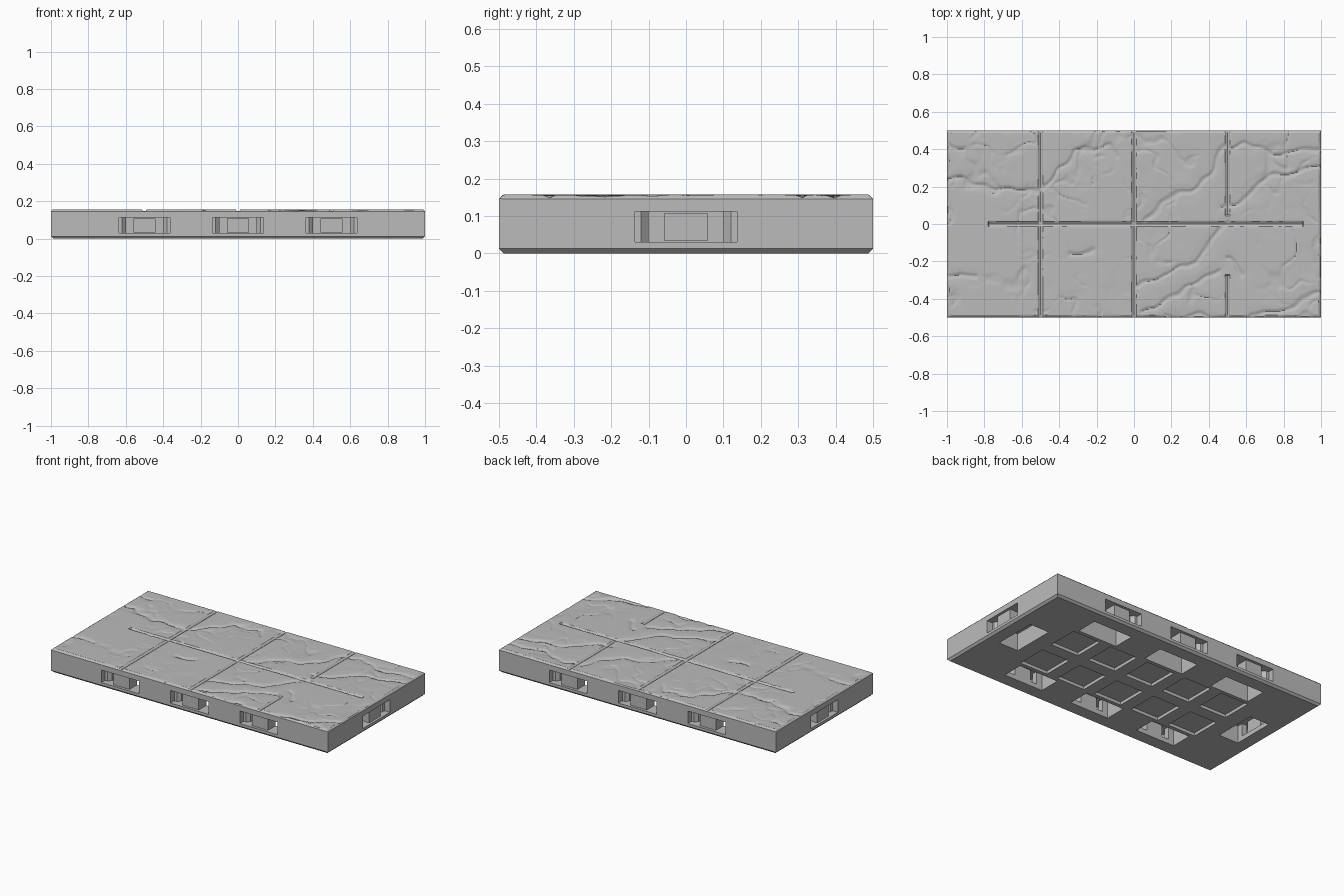
import bpy, bmesh, math
from mathutils import Vector, Matrix, noise

if "Cube" in bpy.data.objects:
    bpy.data.objects.remove(bpy.data.objects["Cube"], do_unlink=True)

stone = bpy.data.materials.new("stone_grey")
stone.use_nodes = True
GREY = (0.5, 0.5, 0.5, 1)
stone.diffuse_color = GREY
stone.node_tree.nodes["Principled BSDF"].inputs["Base Color"].default_value = GREY


def make_object(name, bm):
    bmesh.ops.recalc_face_normals(bm, faces=bm.faces)
    mesh = bpy.data.meshes.new(name)
    bm.to_mesh(mesh)
    bm.free()
    mesh.materials.append(stone)
    obj = bpy.data.objects.new(name, mesh)
    bpy.context.collection.objects.link(obj)
    return obj


def prism(bm, plan, z0, z1, matrix=Matrix()):
    """Extrude a plan outline between two heights."""
    low = [bm.verts.new(matrix @ Vector((x, y, z0))) for x, y in plan]
    high = [bm.verts.new(matrix @ Vector((x, y, z1))) for x, y in plan]
    bm.faces.new(low[::-1])
    bm.faces.new(high)
    for i in range(len(plan)):
        j = (i + 1) % len(plan)
        bm.faces.new((low[i], low[j], high[j], high[i]))


def rect(x0, x1, y0, y1):
    return [(x0, y0), (x1, y0), (x1, y1), (x0, y1)]


def cut(target, name, bm):
    cutter = make_object(name, bm)
    cutter.hide_render = True
    mod = target.modifiers.new(name, 'BOOLEAN')
    mod.operation = 'DIFFERENCE'
    mod.solver = 'EXACT'
    mod.object = cutter
    bpy.context.view_layer.objects.active = target
    bpy.ops.object.modifier_apply(modifier=name)
    bpy.data.objects.remove(cutter, do_unlink=True)


# Base block with chamfered foot
bm = bmesh.new()
prism(bm, rect(-1, 1, -0.5, 0.5), 0, 0.145)
foot = [e for e in bm.edges if all(v.co.z < 0.01 for v in e.verts)]
bmesh.ops.bevel(bm, geom=foot, offset=0.013, segments=1, affect='EDGES')
base = make_object("base_block", bm)

# Clip ports: local x runs along the wall, local y goes inward
ports = []
for turn in (0, math.pi):
    spin = Matrix.Rotation(turn, 4, 'Z')
    ports += [spin @ Matrix.Translation((x, -0.5, 0)) for x in (-0.5, 0, 0.5)]
    ports.append(spin @ Matrix.Rotation(math.pi / 2, 4, 'Z') @ Matrix.Translation((0, -1, 0)))

half_slot = [(0.137, -0.02), (0.137, 0.04), (0.12, 0.04), (0.1, 0.06), (0.1, 0.12)]
slot_plan = half_slot + [(-x, y) for x, y in reversed(half_slot)]
slots, pockets, posts = bmesh.new(), bmesh.new(), bmesh.new()
for m in ports:
    prism(slots, slot_plan, 0.03, 0.112, m)
    prism(pockets, rect(-0.14, 0.14, 0.095, 0.235), -0.02, 0.112, m)
    prism(posts, rect(-0.058, 0.058, 0.012, 0.09), 0.033, 0.108, m)
cut(base, "slot_cutter", slots)
cut(base, "pocket_cutter", pockets)
make_object("port_posts", posts)

# Square recesses underneath
recesses = bmesh.new()
for i in range(5):
    for y in (-0.14, 0.14):
        x = (i - 2) * 0.28
        prism(recesses, rect(x - 0.1, x + 0.1, y - 0.1, y + 0.1), -0.02, 0.02)
cut(base, "recess_cutter", recesses)

# Crack paths worn across the paving
cracks = [
    [(-1, .42), (-.9, .4)],
    [(-1, .25), (-.75, .2), (-.5, .17), (-.4, .3), (-.3, .4), (-.13, .42), (-.09, .35)],
    [(.05, 0), (.18, .15), (.3, .17), (.4, .27), (.48, .42), (.6, .43), (.75, .38), (1, .4)],
    [(.48, .1), (.6, .15), (.72, .26), (1, .3)],
    [(0, -.33), (.2, -.27), (.32, -.2), (.5, 0)],
    [(.05, -.47), (.2, -.38), (.45, -.25)],
    [(.5, -.18), (.58, -.28)],
    [(.62, -.49), (.8, -.46), (.9, -.4), (1, -.36)],
    [(-1, -.28), (-.85, -.28)],
    [(-.35, -.14), (-.22, -.14)],
    [(.17, -.5), (.42, -.49)],
]
segments = [(Vector(a), Vector(b) - Vector(a)) for path in cracks for a, b in zip(path, path[1:])]


def crack_distance(p):
    best = 1
    for a, d in segments:
        t = min(1, max(0, (p - a).dot(d) / d.length_squared))
        best = min(best, (p - a - d * t).length)
    return best


def smooth(t):
    t = min(1, max(0, t))
    return t * t * (3 - 2 * t)


def height(x, y):
    p = Vector((x, y, 0))
    warp = noise.noise_vector(p * 11) * 0.03
    # shallow weathering that leaves flat areas untouched
    rough = noise.fractal(p * 3 + warp * 8, 1, 2, 4)
    ridge = 1 - abs(noise.noise(p * 5 + warp * 12))
    wear = 0.004 * max(0, rough) + 0.004 * smooth((ridge - 0.88) / 0.12) * smooth(rough * 2 + 0.4)
    c = crack_distance((p + warp).to_2d())
    wear += 0.006 * smooth(1 - c / 0.018) + 0.002 * smooth(1 - c / 0.06)
    # joints between slabs, partly filled with age
    gap = min(abs(x + 0.5), abs(x))
    if y > 0.05 or y < -0.27:
        gap = min(gap, abs(x - 0.5))
    if -0.78 < x < 0.9:
        gap = min(gap, abs(y))
    joint = 0.0105 * smooth(1.15 - gap / 0.014)
    edge = min(1 - abs(x), 0.5 - abs(y))
    rim = 0.011 * max(0, 1 - edge / 0.01)
    return 0.157 - min(0.0112, max(wear, joint, rim))


# Paved top surface
NX, NY = 320, 160
bm = bmesh.new()
rows = []
for j in range(NY + 1):
    y = j / NY - 0.5
    rows.append([bm.verts.new((x, y, height(x, y))) for x in (2 * i / NX - 1 for i in range(NX + 1))])
for a, b in zip(rows, rows[1:]):
    for i in range(NX):
        bm.faces.new((a[i], a[i + 1], b[i + 1], b[i]))
# skirt closes the rim down to the block
rim_edges = [e for e in bm.edges if e.is_boundary]
skirt = bmesh.ops.extrude_edge_only(bm, edges=rim_edges)["geom"]
for v in skirt:
    if isinstance(v, bmesh.types.BMVert):
        v.co.z = 0.145
paving = make_object("paving_surface", bm)

bpy.ops.object.select_all(action='DESELECT')
paving.select_set(True)
bpy.context.view_layer.objects.active = paving
bpy.ops.object.shade_smooth_by_angle(angle=math.radians(30))
